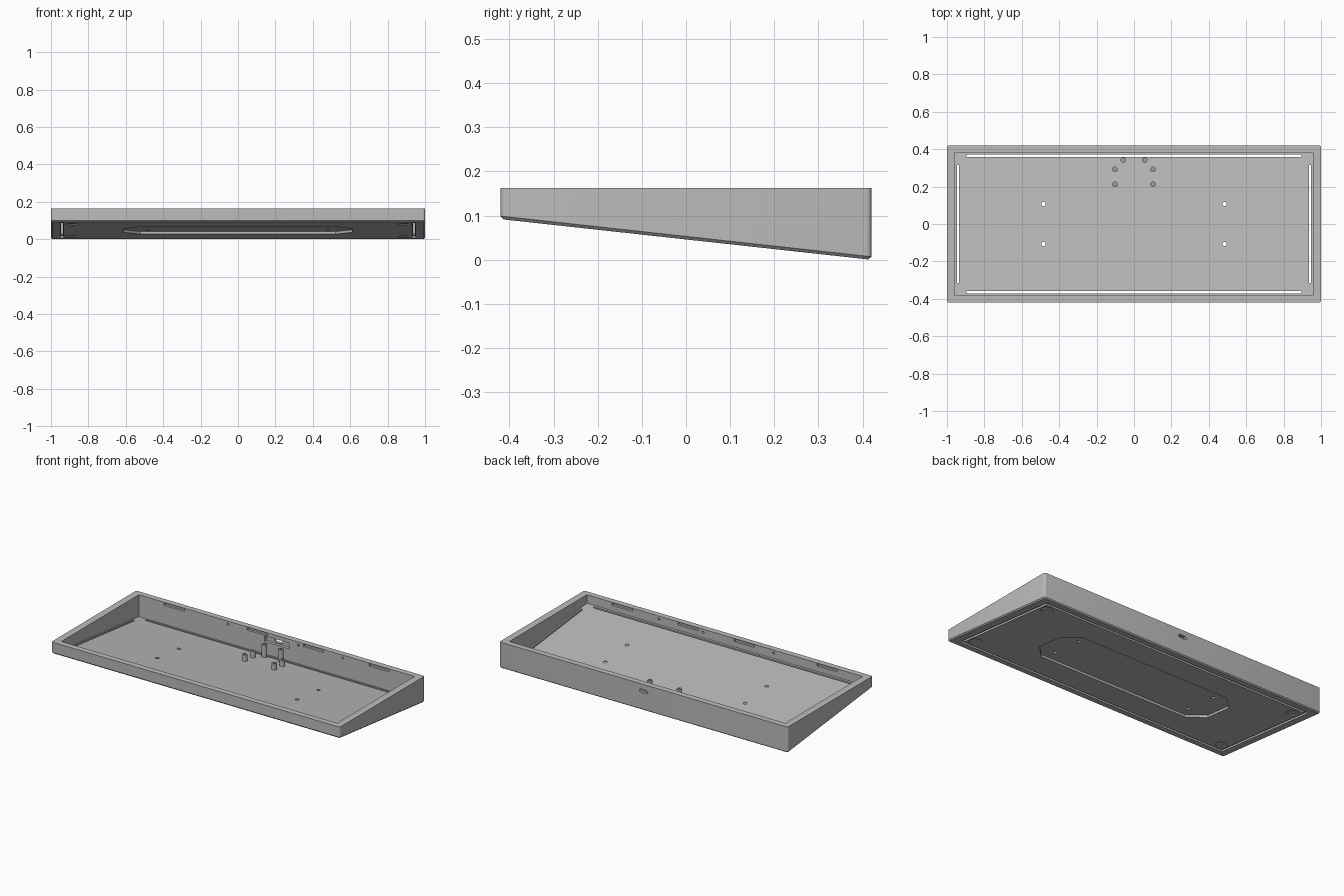
import bpy
import bmesh
from math import cos, sin, pi
from mathutils import Matrix

if "Cube" in bpy.data.objects:
    bpy.data.objects.remove(bpy.data.objects["Cube"], do_unlink=True)

TOP, RISE, HALF_X, HALF_Y, FLOOR = 0.163, 0.092, 1.0, 0.42, 0.022
SLOPE = RISE / (2 * HALF_Y)

# Shear that turns a level shape into one following the sloping base
TILT = Matrix.Identity(4)
TILT[2][1] = -SLOPE
TILT[2][3] = RISE / 2

# Turns a shape drawn in xy so that it is extruded along y and drawn in xz
UPRIGHT = Matrix.Rotation(pi / 2, 4, "X")

grey = bpy.data.materials.new("plain grey")
grey.use_nodes = True
grey.diffuse_color = (0.5, 0.5, 0.5, 1)
grey.node_tree.nodes["Principled BSDF"].inputs["Base Color"].default_value = grey.diffuse_color


def prism(name, points, z0, z1, matrix=Matrix.Identity(4)):
    bm = bmesh.new()
    face = bm.faces.new([bm.verts.new((x, y, z0)) for x, y in points])
    out = bmesh.ops.extrude_face_region(bm, geom=[face])
    for v in out["geom"]:
        if isinstance(v, bmesh.types.BMVert):
            v.co.z = z1
    bm.transform(matrix)
    bmesh.ops.recalc_face_normals(bm, faces=bm.faces)
    mesh = bpy.data.meshes.new(name)
    bm.to_mesh(mesh)
    bm.free()
    mesh.materials.append(grey)
    obj = bpy.data.objects.new(name, mesh)
    bpy.context.scene.collection.objects.link(obj)
    return obj


def rect(cx, cy, hx, hy):
    return [(cx - hx, cy - hy), (cx + hx, cy - hy), (cx + hx, cy + hy), (cx - hx, cy + hy)]


def circle(cx, cy, r, n=24):
    return [(cx + r * cos(2 * pi * i / n), cy + r * sin(2 * pi * i / n)) for i in range(n)]


def stadium(cx, cy, half, r, n=8):
    ends = [(half, -pi / 2), (-half, pi / 2)]
    return [(cx + dx + r * cos(a + pi * i / n), cy + r * sin(a + pi * i / n))
            for dx, a in ends for i in range(n + 1)]


def cut(target, cutter):
    cutter.hide_render = True
    mod = target.modifiers.new("cut", "BOOLEAN")
    mod.operation = "DIFFERENCE"
    mod.solver = "EXACT"
    mod.object = cutter
    bpy.context.view_layer.objects.active = target
    bpy.ops.object.modifier_apply(modifier=mod.name)
    bpy.data.objects.remove(cutter, do_unlink=True)


def smooth(obj):
    bpy.ops.object.select_all(action="DESELECT")
    obj.select_set(True)
    bpy.context.view_layer.objects.active = obj
    bpy.ops.object.shade_smooth_by_angle(angle=0.5)


# Wedge shell: sloping base, level rim, rounded corners, chamfered base edge
case = prism("case", rect(0, 0, HALF_X, HALF_Y), 0, 1, TILT)
bm = bmesh.new()
bm.from_mesh(case.data)
for v in bm.verts:
    if v.co.z > 0.5:
        v.co.z = TOP
upright = [e for e in bm.edges if abs(e.verts[0].co.z - e.verts[1].co.z) > 0.05
           and abs(e.verts[0].co.y - e.verts[1].co.y) < 0.01]
bmesh.ops.bevel(bm, geom=upright, offset=0.012, segments=4, profile=0.5, affect="EDGES")
bm.normal_update()
base = min(bm.faces, key=lambda f: f.normal.z)
bmesh.ops.bevel(bm, geom=list(base.edges), offset=0.007, segments=1, affect="EDGES")
bm.to_mesh(case.data)
bm.free()

# Open tray
cut(case, prism("tray_cutter", rect(0, 0, 0.956, 0.383), FLOOR, 0.5, TILT))

# Groove round the underside, with slots through to the tray
groove = prism("groove_cutter", rect(0, 0, 0.949, 0.373), -0.02, 0.011, TILT)
cut(groove, prism("groove_core", rect(0, 0, 0.933, 0.357), -0.05, 0.05, TILT))
cut(case, groove)
for s in (-1, 1):
    cut(case, prism("long_slot", rect(0, s * 0.365, 0.895, 0.006), -0.02, 0.04, TILT))
    cut(case, prism("short_slot", rect(s * 0.941, 0, 0.006, 0.315), -0.02, 0.04, TILT))

# Eight-sided recess in the underside
w, d, c = 0.61, 0.18, 0.09
octagon = [(-w + c, -d), (w - c, -d), (w, -d + c), (w, d - c),
           (w - c, d), (-w + c, d), (-w, d - c), (-w, -d + c)]
cut(case, prism("recess_cutter", octagon, -0.02, 0.014, TILT))

# Foot recesses and mounting holes in each quarter
for sx in (-1, 1):
    for sy in (-1, 1):
        cut(case, prism("foot_recess", circle(sx * 0.89, sy * 0.307, 0.036, 32), -0.02, 0.006, TILT))
        cut(case, prism("mount_hole", circle(sx * 0.484, sy * 0.107, 0.011), -0.02, 0.05, TILT))

# Clip pockets and pin holes in the long inner walls
for s in (-1, 1):
    for x in (-0.71, -0.135, 0.255, 0.71):
        cut(case, prism("clip_pocket", rect(x, s * 0.383, 0.07, 0.014), 0.143, 0.159))
    for x in (-0.338, 0.15, 0.456):
        y = s * 0.383
        cut(case, prism("pin_hole", circle(x, 0.143, 0.007, 12), -y - 0.01, -y + 0.01, UPRIGHT))

# Connector port in the back wall, with a pocket behind it
cut(case, prism("port_pocket", rect(0, 0.38, 0.085, 0.022), 0.103, 0.139))
cut(case, prism("port_cutter", stadium(0, 0.12, 0.017, 0.011), -0.5, -0.36, UPRIGHT))
smooth(case)

# Hollow circuit board posts standing on the tray floor
for s, side in ((-1, "right"), (1, "left")):
    for label, x, y, h in (("front", 0.102, 0.212, 0.04),
                           ("middle", 0.102, 0.292, 0.04),
                           ("back", 0.057, 0.342, 0.08)):
        base_z = RISE / 2 - SLOPE * y
        top_z = base_z + FLOOR + h
        post = prism(f"{label}_{side}_post", circle(s * x, y, 0.015), base_z + 0.012, top_z)
        cut(post, prism("post_hole", circle(s * x, y, 0.007, 16), top_z - 0.03, top_z + 0.02))
        smooth(post)
